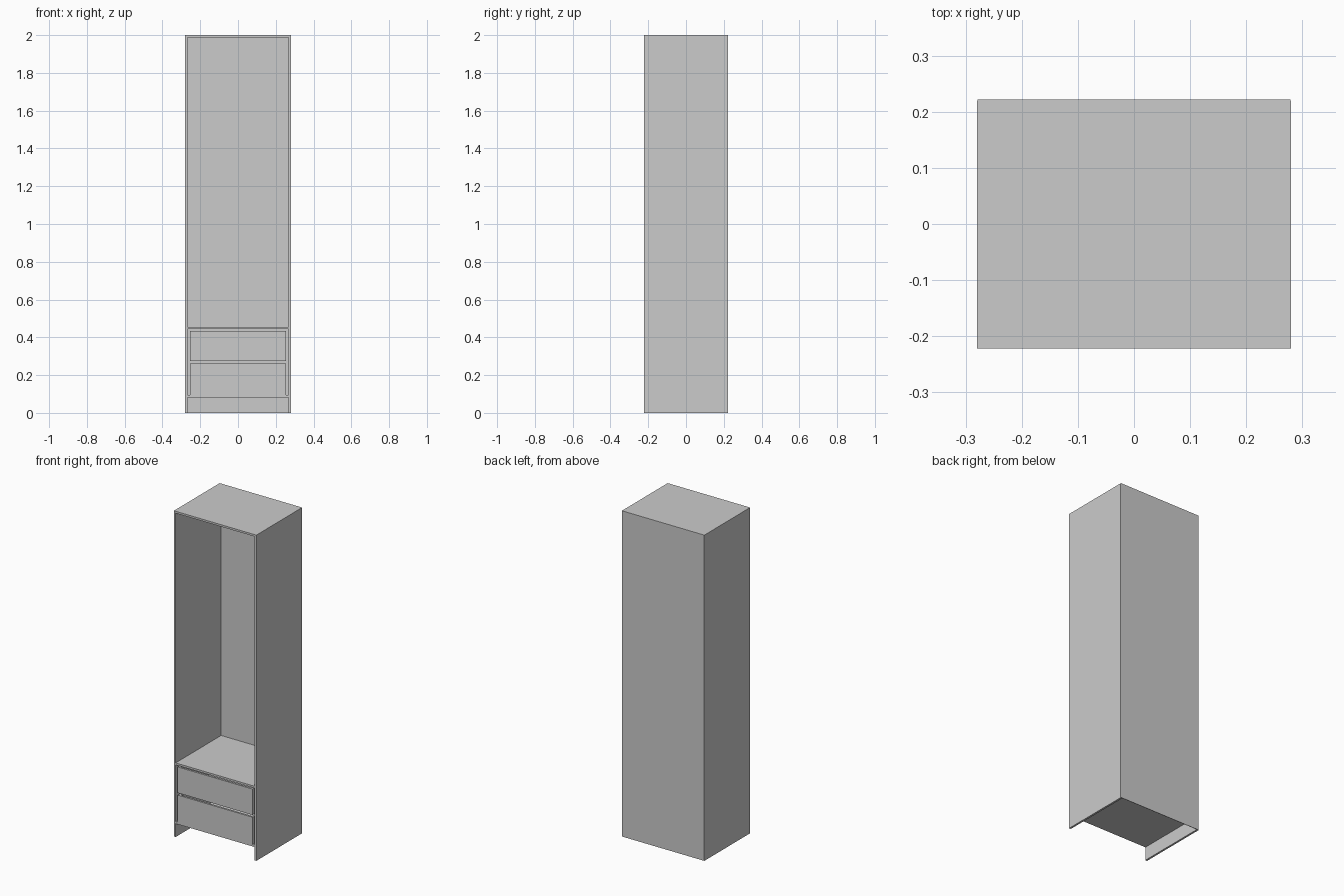
import bpy

if "Cube" in bpy.data.objects:
    bpy.data.objects.remove(bpy.data.objects["Cube"])

grey = bpy.data.materials.new("plain_grey")
grey.use_nodes = True
COLOUR = (0.6, 0.6, 0.6, 1)
grey.diffuse_color = COLOUR
grey.node_tree.nodes["Principled BSDF"].inputs["Base Color"].default_value = COLOUR


def panel(name, x, y, z):
    """Flat board spanning the (min, max) range on each axis."""
    bpy.ops.mesh.primitive_cube_add(size=1)
    board = bpy.context.object
    board.name = name
    spans = (x, y, z)
    for v in board.data.vertices:
        v.co = [s[1] if c > 0 else s[0] for c, s in zip(v.co, spans)]
    board.data.materials.append(grey)
    return board


# Overall sizes
W, D, H = 0.28, 0.222, 2.0
T = 0.012                       # board thickness
BACK = D - 0.003                # front of the thin back sheet
INNER = W - T
depth = (-D, BACK)

# Carcass
for side, s in (("left", 1), ("right", -1)):
    panel(side + "_side", sorted((s * INNER, s * W)), depth, (0, H))
panel("top_panel", (-INNER, INNER), depth, (H - T, H))
panel("shelf", (-INNER, INNER), depth, (0.443, 0.455))
panel("bottom_panel", (-INNER, INNER), depth, (0.082, 0.094))
panel("back_sheet", (-W + 0.001, W - 0.001), (BACK, D), (0, H))


def drawer(name, z0, z1):
    """Open box with a front flush with the carcass."""
    w, front, rear = 0.254, -D + T, BACK - 0.02
    panel(name + "_front", (-w, w), (-D, front), (z0, z1))
    for side, s in (("left", 1), ("right", -1)):
        panel(name + "_" + side + "_side", sorted((s * (w - T), s * w)),
              (front, rear), (z0, z1))
    panel(name + "_back", (-w + T, w - T), (rear - T, rear), (z0, z1))
    panel(name + "_base", (-w + T, w - T), (front, rear - T), (z0, z0 + T / 2))


# Drawers
drawer("lower_drawer", 0.094, 0.261)
drawer("upper_drawer", 0.275, 0.434)
